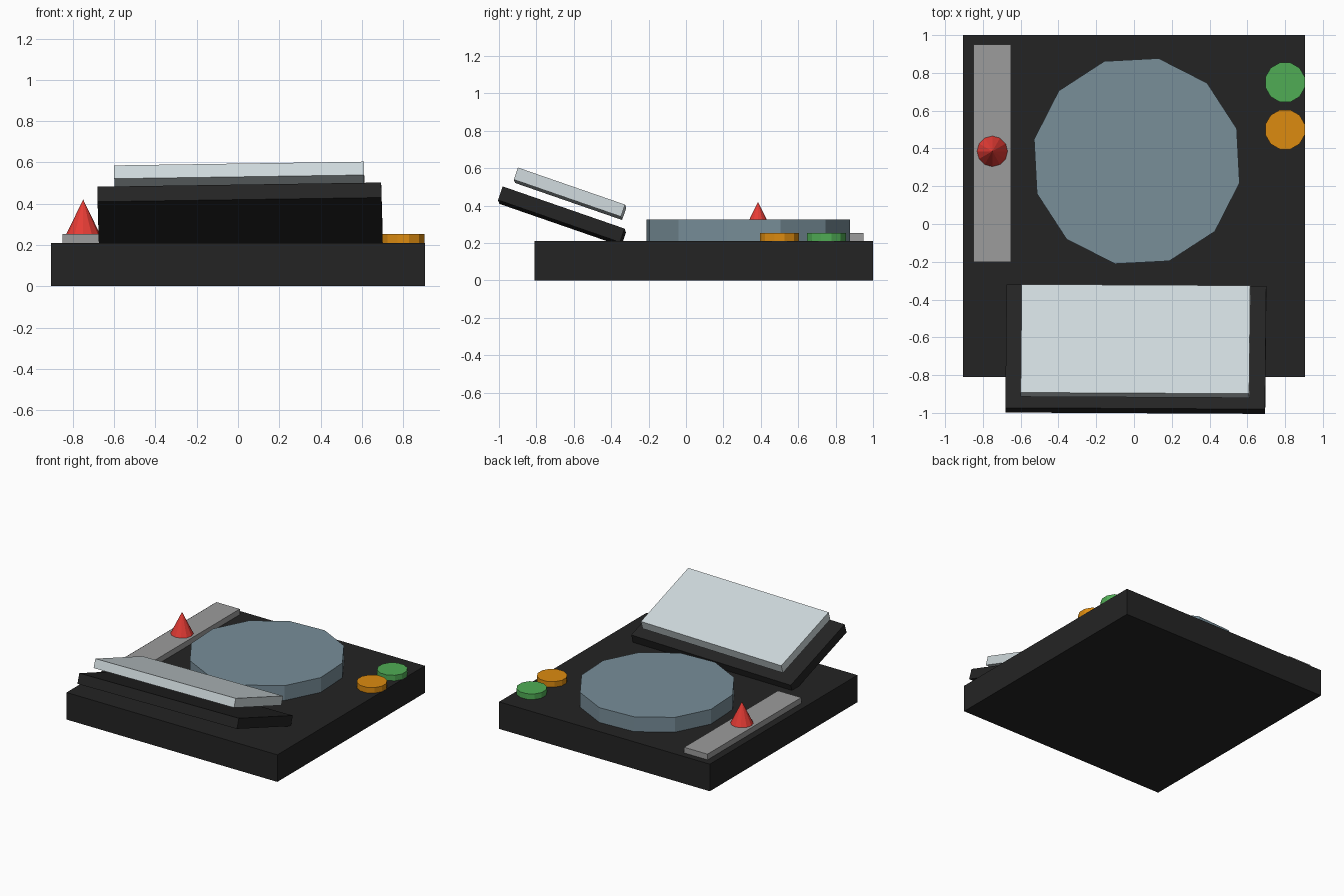
import bpy
import math

if "Cube" in bpy.data.objects:
    bpy.data.objects.remove(bpy.data.objects["Cube"])


def material(name, r, g, b):
    def lin(c):
        c /= 255
        return c / 12.92 if c <= 0.04045 else ((c + 0.055) / 1.055) ** 2.4
    m = bpy.data.materials.new(name)
    m.diffuse_color = (lin(r), lin(g), lin(b), 1)
    m.use_nodes = True
    m.node_tree.nodes["Principled BSDF"].inputs["Base Color"].default_value = m.diffuse_color
    return m


black = material("black", 36, 36, 36)
grey = material("grey", 156, 156, 156)
slate = material("slate blue", 120, 142, 153)
pale = material("pale grey", 208, 218, 221)
red = material("red", 230, 60, 53)
orange = material("orange", 220, 139, 16)
green = material("green", 80, 172, 85)


def finish(name, mat):
    ob = bpy.context.object
    ob.name = name
    ob.data.materials.append(mat)
    return ob


def box(name, mat, centre, size, rot=(0, 0, 0)):
    bpy.ops.mesh.primitive_cube_add(size=1, location=centre,
                                    rotation=[math.radians(a) for a in rot])
    bpy.context.object.scale = size
    return finish(name, mat)


def disc(name, mat, x, y, z0, z1, radius, turn=0, top=None):
    top = radius if top is None else top
    bpy.ops.mesh.primitive_cone_add(vertices=12, radius1=radius, radius2=top,
                                    depth=z1 - z0, location=(x, y, (z0 + z1) / 2),
                                    rotation=(0, 0, math.radians(turn)))
    return finish(name, mat)


# Body slab
box("base", black, (0, 0.095, 0.105), (1.81, 1.81, 0.21))

# Slider track and its pointed knob
box("slider_track", grey, (-0.75, 0.375, 0.227), (0.20, 1.15, 0.054))
disc("slider_knob", red, -0.75, 0.385, 0.25, 0.42, 0.083, 0, top=0)

# Round platter
disc("platter", slate, 0.015, 0.333, 0.20, 0.325, 0.556, 18)

# Push buttons
for name, mat, y in (("green_button", green, 0.75), ("orange_button", orange, 0.50)):
    disc(name, mat, 0.80, y, 0.20, 0.253, 0.108, 15)

# Tilted screen: dark backing and pale panel floating above it
tilt = (-19.1, -0.85, -0.3)
box("screen_backing", black, (0.01, -0.663, 0.343), (1.375, 0.69, 0.077), tilt)
box("screen_panel", pale, (0.008, -0.62, 0.463), (1.21, 0.606, 0.068), tilt)
